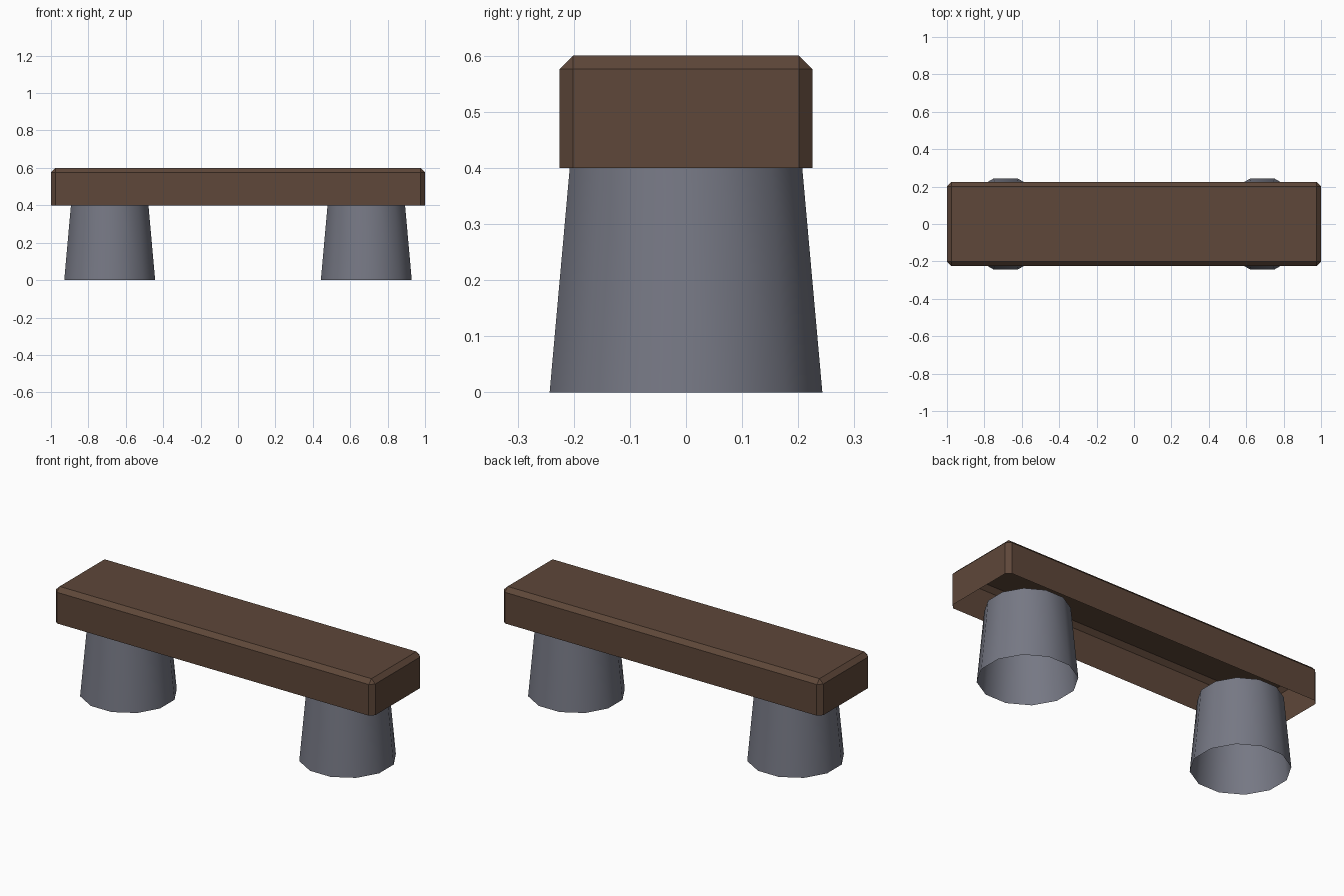
import bpy, bmesh, math
from mathutils import Matrix

if "Cube" in bpy.data.objects:
    bpy.data.objects.remove(bpy.data.objects["Cube"], do_unlink=True)


def make_material(name, color):
    mat = bpy.data.materials.new(name)
    mat.use_nodes = True
    mat.diffuse_color = color
    mat.node_tree.nodes["Principled BSDF"].inputs["Base Color"].default_value = color
    return mat


def make_object(name, bm, mat):
    mesh = bpy.data.meshes.new(name)
    bm.to_mesh(mesh)
    bm.free()
    mesh.materials.append(mat)
    obj = bpy.data.objects.new(name, mesh)
    bpy.context.collection.objects.link(obj)
    return obj


brown = make_material("dark_brown_wood", (0.112, 0.063, 0.041, 1))
grey = make_material("blue_grey_stone", (0.181, 0.188, 0.231, 1))

# Seat: chamfered slab, hollow and open underneath
bm = bmesh.new()
bmesh.ops.create_cube(bm, size=1, matrix=Matrix.Translation((0, 0, 0.5))
                      @ Matrix.Diagonal((2, 0.45, 0.2, 1)))
bm.normal_update()
bottom = [f for f in bm.faces if f.normal.z < -0.9]
bmesh.ops.delete(bm, geom=bottom, context='FACES_ONLY')
edges = [e for e in bm.edges if not e.is_boundary]
bmesh.ops.bevel(bm, geom=edges, offset=0.024, offset_type='OFFSET',
                segments=1, affect='EDGES', profile=0.5)
make_object("seat", bm, brown)

# Legs: tapered twelve-sided tubes, open at both ends
for side, name in ((1, "left_leg"), (-1, "right_leg")):
    bm = bmesh.new()
    bmesh.ops.create_cone(bm, cap_ends=False, segments=12,
                          radius1=0.2516, radius2=0.2145, depth=0.4,
                          matrix=Matrix.Translation((side * 0.686, 0, 0.2))
                          @ Matrix.Rotation(math.radians(15), 4, 'Z'))
    leg = make_object(name, bm, grey)
    bpy.ops.object.select_all(action='DESELECT')
    leg.select_set(True)
    bpy.context.view_layer.objects.active = leg
    bpy.ops.object.shade_smooth_by_angle(angle=math.radians(40))
